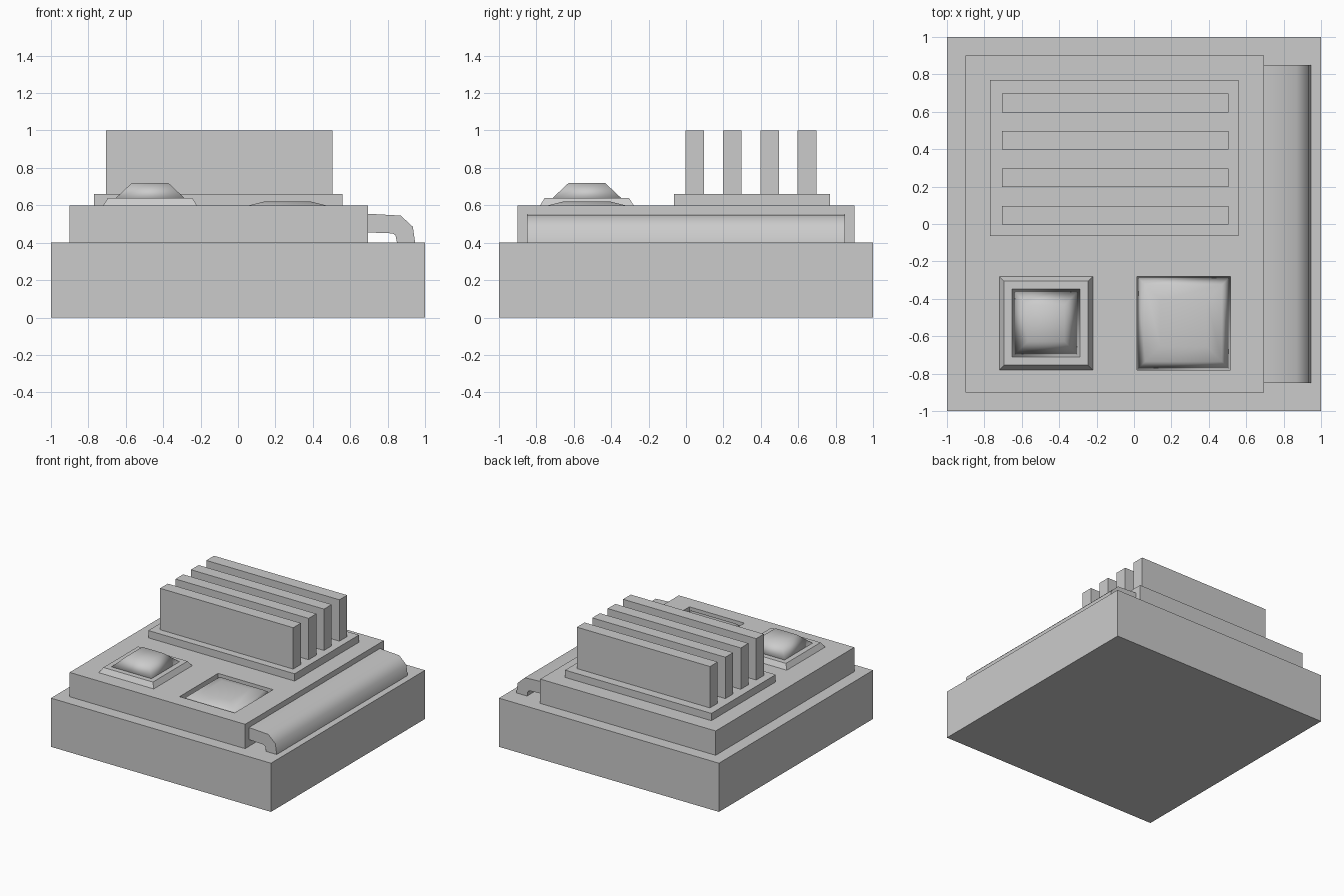
import bpy
import math

if "Cube" in bpy.data.objects:
    bpy.data.objects.remove(bpy.data.objects["Cube"], do_unlink=True)

grey = bpy.data.materials.new("plain grey")
grey.use_nodes = True
grey.diffuse_color = (0.6, 0.6, 0.6, 1)
grey.node_tree.nodes["Principled BSDF"].inputs["Base Color"].default_value = (0.6, 0.6, 0.6, 1)


def make(name, verts, faces, smooth=False):
    mesh = bpy.data.meshes.new(name)
    mesh.from_pydata(verts, [], faces)
    mesh.materials.append(grey)
    obj = bpy.data.objects.new(name, mesh)
    bpy.context.collection.objects.link(obj)
    for p in mesh.polygons:
        p.use_smooth = smooth
    return obj


def loft(name, verts, n, smooth=False):
    """Skin consecutive rings of n vertices and cap both ends."""
    last = len(verts) - n
    faces = [tuple(reversed(range(n))), tuple(range(last, last + n))]
    for r in range(0, last, n):
        for i in range(n):
            j = (i + 1) % n
            faces.append((r + i, r + j, r + n + j, r + n + i))
    return make(name, verts, faces, smooth)


def rect_stack(name, rings, smooth=False):
    """Loft rectangles given as x0, x1, y0, y1, z."""
    verts = []
    for x0, x1, y0, y1, z in rings:
        verts += [(x0, y0, z), (x1, y0, z), (x1, y1, z), (x0, y1, z)]
    return loft(name, verts, 4, smooth)


def box(name, x0, x1, y0, y1, z0, z1):
    return rect_stack(name, [(x0, x1, y0, y1, z0), (x0, x1, y0, y1, z1)])


def square(cx, cy, half, z):
    return (cx - half, cx + half, cy - half, cy + half, z)


# Stepped base; the upper body has a square pocket in its top
box("base_slab", -1, 1, -1, 1, 0, 0.4)
pad_x, pad_y = 0.265, -0.53
body = (-0.9, 0.695, -0.9, 0.9)
rect_stack("upper_body", [(*body, 0.4), (*body, 0.6),
                          square(pad_x, pad_y, 0.25, 0.6),
                          square(pad_x, pad_y, 0.25, 0.55)])

# Cushion sitting in the pocket
rect_stack("sunken_pad", [square(pad_x, pad_y, half, z) for half, z in
                          ((0.25, 0.555), (0.205, 0.6), (0.125, 0.62))], smooth=True)

# Raised button on a bevelled frame
btn_x, btn_y = -0.47, -0.53
rect_stack("button_frame", [square(btn_x, btn_y, 0.25, 0.6),
                            square(btn_x, btn_y, 0.225, 0.64)])
rect_stack("button_dome", [square(btn_x, btn_y, 0.182, 0.64),
                           square(btn_x, btn_y, 0.097, 0.72)], smooth=True)

# Fin plate and its four upright fins
box("fin_plate", -0.77, 0.56, -0.065, 0.77, 0.6, 0.66)
for k in range(4):
    y = 0.2 * k
    box(f"fin_{k + 1}", -0.706, 0.504, y - 0.003, y + 0.097, 0.66, 1.0)

# Curved side lip bending down onto the base
profile = [(0.69, 0.555), (0.87, 0.545), (0.935, 0.485), (0.947, 0.4),
           (0.85, 0.4), (0.842, 0.44), (0.825, 0.45), (0.69, 0.455)]
lip = loft("side_lip", [(x, y, z) for y in (0.85, -0.85) for x, z in reversed(profile)],
           len(profile))
bpy.ops.object.select_all(action='DESELECT')
lip.select_set(True)
bpy.context.view_layer.objects.active = lip
bpy.ops.object.shade_smooth_by_angle(angle=math.radians(50))
